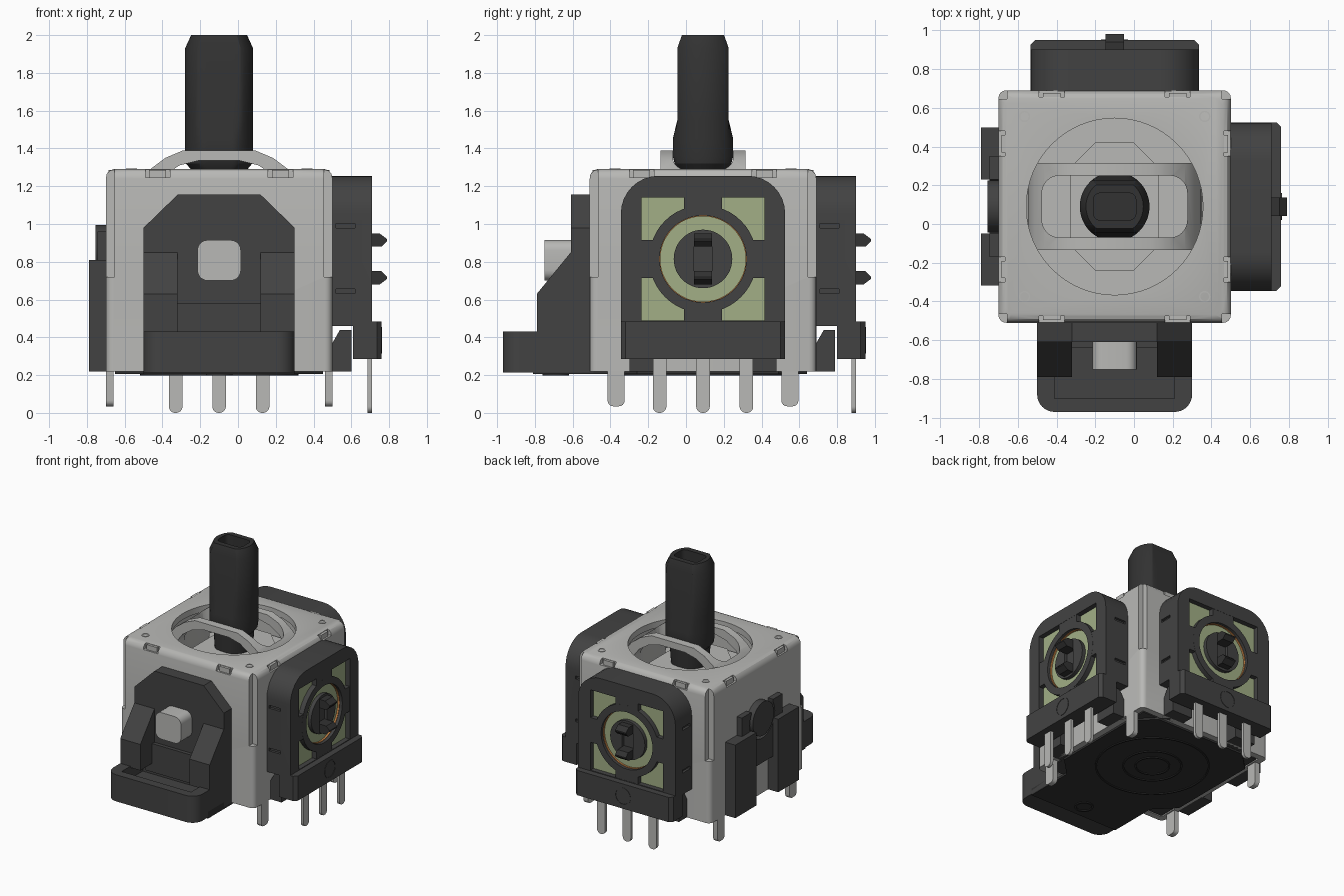
import bpy, bmesh, math
from mathutils import Matrix, Vector

if "Cube" in bpy.data.objects:
    bpy.data.objects.remove(bpy.data.objects["Cube"], do_unlink=True)


def material(name, rgb):
    m = bpy.data.materials.new(name)
    m.use_nodes = True
    m.diffuse_color = (*rgb, 1)
    node = next(n for n in m.node_tree.nodes if n.type == 'BSDF_PRINCIPLED')
    node.inputs["Base Color"].default_value = (*rgb, 1)
    return m


METAL = material("grey metal", (0.48, 0.48, 0.465))
BLACK = material("black plastic", (0.055, 0.055, 0.055))
DARK = material("dark stick plastic", (0.032, 0.032, 0.032))
GREEN = material("pale green board", (0.36, 0.43, 0.24))
COPPER = material("copper orange", (0.55, 0.22, 0.06))

# All parts are laid out around the housing's vertical axis
CENTRE = Matrix.Translation((-0.1, 0.09, 0))
MAP = {'x': lambda u, v, w: (w, u, v), 'y': lambda u, v, w: (u, w, v), 'z': lambda u, v, w: (u, v, w)}


def finish(name, bm, mat, M=CENTRE):
    bmesh.ops.recalc_face_normals(bm, faces=bm.faces)
    bm.transform(M)
    me = bpy.data.meshes.new(name)
    bm.to_mesh(me)
    bm.free()
    me.materials.append(mat)
    ob = bpy.data.objects.new(name, me)
    bpy.context.collection.objects.link(ob)
    return ob


def loft(name, rings, axis, mat, M=CENTRE):
    """Skin a stack of (outline, offset) rings along an axis and cap both ends."""
    bm = bmesh.new()
    vs = [[bm.verts.new(MAP[axis](u, v, w)) for u, v in pts] for pts, w in rings]
    n = len(vs[0])
    for a, b in zip(vs, vs[1:]):
        for i in range(n):
            bm.faces.new((a[i], a[(i + 1) % n], b[(i + 1) % n], b[i]))
    bm.faces.new(vs[0])
    bm.faces.new(vs[-1])
    return finish(name, bm, mat, M)


def prism(name, pts, axis, lo, hi, mat, M=CENTRE):
    return loft(name, [(pts, lo), (pts, hi)], axis, mat, M)


def rect(u0, v0, u1, v1):
    return [(u0, v0), (u1, v0), (u1, v1), (u0, v1)]


def circle(u, v, r, n=48):
    return [(u + r * math.cos(2 * math.pi * i / n), v + r * math.sin(2 * math.pi * i / n)) for i in range(n)]


def rounded(u0, v0, u1, v1, radii, steps=8):
    """Rectangle with radii for lower-left, lower-right, upper-right, upper-left."""
    out = []
    corners = [(u0, v0, 1, 1, 180), (u1, v0, -1, 1, 270), (u1, v1, -1, -1, 0), (u0, v1, 1, -1, 90)]
    for (u, v, su, sv, a0), r in zip(corners, radii):
        for i in range(steps + 1 if r else 1):
            a = math.radians(a0 + 90 * i / steps)
            out.append((u + su * r + r * math.cos(a), v + sv * r + r * math.sin(a)))
    return out


def box(name, x0, x1, y0, y1, z0, z1, mat, M=CENTRE):
    return prism(name, rect(x0, y0, x1, y1), 'z', z0, z1, mat, M)


def cut(ob, *cutters):
    for c in cutters:
        c.hide_render = True
        mod = ob.modifiers.new("cut", 'BOOLEAN')
        mod.operation, mod.solver, mod.object = 'DIFFERENCE', 'EXACT', c
        bpy.context.view_layer.objects.active = ob
        bpy.ops.object.modifier_apply(modifier=mod.name)
        bpy.data.objects.remove(c, do_unlink=True)
    return ob


def ring(name, u, v, r0, r1, axis, lo, hi, mat, M=CENTRE):
    return cut(prism(name, circle(u, v, r1), axis, lo, hi, mat, M),
               prism("cutter", circle(u, v, r0), axis, lo - 0.1, hi + 0.1, mat, M))


# Sheet metal housing: rounded shell, round opening, slit corners, notched rim
def square(h):
    return rounded(-h, -h, h, h, [0.04] * 4, 4)


shell = loft("housing", [(square(0.6), 0.22), (square(0.6), 1.24), (square(0.595), 1.265),
                         (square(0.58), 1.283), (square(0.56), 1.29)], 'z', METAL)
cut(shell, box("cutter", -0.55, 0.55, -0.55, 0.55, 0.1, 1.24, METAL),
    prism("cutter", circle(0, 0, 0.456, 64), 'z', 1.1, 1.4, METAL))
for sx in (-1, 1):
    for sy in (-1, 1):
        cut(shell, box("cutter", *sorted((sx * 0.555, sx * 0.7)), *sorted((sy * 0.555, sy * 0.7)), 0.72, 1.4, METAL),
            prism("cutter", [(sx * 0.51, sy * 0.7), (sx * 0.7, sy * 0.51), (sx * 0.7, sy * 0.7)],
                  'z', 1.17, 1.4, METAL))
for k in range(4):
    M = CENTRE @ Matrix.Rotation(k * math.pi / 2, 4, 'Z')
    for s in (-1, 1):
        cut(shell, box("cutter", 0.565, 0.7, s * 0.325 - 0.065, s * 0.325 + 0.065, 1.245, 1.4, METAL, M))
        box("rim_tab", 0.54, 0.585, s * 0.325 - 0.045, s * 0.325 + 0.045, 1.22, 1.285, METAL, M)
    ring("rivet_mark", 0.465, 0.465, 0.022, 0.029, 'z', 1.285, 1.294, METAL, M)
    # Mounting legs on the two side walls
    if k % 2 == 0:
        for s in (-1, 1):
            prism("mounting_leg", rounded(s * 0.46 - 0.045, 0.035, s * 0.46 + 0.045, 0.4, (0.03, 0.03, 0, 0), 4),
                  'x', 0.56, 0.6, METAL, M)

# Inner core and lower gimbal
box("inner_core", -0.54, 0.54, -0.54, 0.54, 0.22, 0.98, BLACK)
prism("inner_floor", circle(0, 0, 0.54), 'z', 0.975, 1.02, METAL)
octagon = [(0.1, -0.33), (0.23, -0.2), (0.23, 0.2), (0.1, 0.33), (-0.1, 0.33), (-0.23, 0.2), (-0.23, -0.2), (-0.1, -0.33)]
prism("lower_gimbal", octagon, 'z', 1.01, 1.15, METAL)

# Upper gimbal: slotted arch bridging the opening
half = [(0.45, 1.02), (0.445, 1.15), (0.415, 1.23), (0.365, 1.29), (0.285, 1.35), (0.19, 1.39)]
under = [(0.11, 1.335), (0.21, 1.31), (0.3, 1.25), (0.36, 1.17), (0.38, 1.02)]
profile = half + [(-x, z) for x, z in half[::-1]] + [(-x, z) for x, z in under[::-1]] + under
arch = prism("upper_gimbal_arch", profile, 'y', -0.225, 0.225, METAL)
cut(arch, prism("cutter", rounded(-0.375, -0.16, 0.375, 0.16, [0.09] * 4), 'z', 0.9, 1.5, METAL))


# Stick: round bar with two flats, chamfered tip and a socket
def flatted(r, w):
    return [(x, max(-w, min(w, y))) for x, y in circle(0, 0, r, 64)]


stick = loft("stick", [(flatted(r, w), z) for r, w, z in
             [(0.13, 0.13, 1.0), (0.15, 0.13, 1.29), (0.175, 0.15, 1.32), (0.18, 0.16, 1.36), (0.18, 0.16, 1.45),
              (0.18, 0.136, 1.55), (0.18, 0.136, 1.93), (0.148, 0.112, 2.0)]], 'z', DARK)
cut(stick, prism("cutter", rounded(-0.11, -0.07, 0.11, 0.07, [0.035] * 4, 4), 'z', 1.86, 2.1, DARK))

# Two sensor modules, on the left side and on the back
ZC = 0.815
for k, side in enumerate(("left", "back")):
    M = CENTRE @ Matrix.Rotation(k * math.pi / 2, 4, 'Z')
    n = side + "_sensor_"
    body = prism(n + "case", rounded(-0.435, 0.46, 0.435, 1.255, (0, 0, 0.2, 0.2)), 'x', 0.595, 0.81, BLACK, M)
    cut(body, prism("cutter", rect(-0.325, 0.49, 0.325, 1.14), 'x', 0.765, 0.9, BLACK, M))
    # Side grooves
    for s in (-1, 1):
        for z in (0.645, 0.99):
            cut(body, box("cutter", 0.62, 0.72, s * 0.435 - 0.02, s * 0.435 + 0.02, z - 0.012, z + 0.012, BLACK, M))
    prism(n + "board", rect(-0.33, 0.485, 0.33, 1.145), 'x', 0.76, 0.77, GREEN, M)
    ring(n + "frame_ring", 0, ZC, 0.23, 0.285, 'x', 0.76, 0.809, BLACK, M)
    ring(n + "contact_rim", 0, ZC, 0.226, 0.235, 'x', 0.768, 0.785, COPPER, M)
    for s in (-1, 1):
        prism(n + "bar_side", rect(s * 0.3 - 0.04, ZC - 0.1, s * 0.3 + 0.04, ZC + 0.1), 'x', 0.762, 0.8085, BLACK, M)
        prism(n + "bar_upright", rect(-0.1, ZC + s * 0.3 - 0.04, 0.1, ZC + s * 0.3 + 0.04), 'x', 0.762, 0.8085, BLACK, M)
        # Rotor grips
        zi, zo = ZC + s * 0.065, ZC + s * 0.135
        prism(n + "rotor_grip", [(0.77, zi), (0.86, zi), (0.89, zi + s * 0.03), (0.89, zi + s * 0.04),
                                 (0.85, zo), (0.77, zo)], 'y', -0.048, 0.048, DARK, M)
    rotor = prism(n + "rotor", circle(0, ZC, 0.155), 'x', 0.74, 0.80, BLACK, M)
    cut(rotor, prism("cutter", rect(-0.048, ZC - 0.135, 0.048, ZC + 0.135), 'x', 0.775, 0.9, BLACK, M))
    # Terminal block with its round mark and three pins
    base = prism(n + "terminal_block", [(0.71, -0.435), (0.835, -0.435), (0.86, -0.41), (0.86, 0.41), (0.835, 0.435),
                                        (0.71, 0.435)], 'z', 0.285, 0.485, BLACK, M)
    ring(n + "round_mark", 0, 0.385, 0.062, 0.07, 'x', 0.855, 0.863, BLACK, M)
    for y in (-0.23, 0, 0.23):
        prism(n + "pin", rounded(y - 0.036, 0, y + 0.036, 0.4, (0.034, 0.034, 0, 0), 6), 'x', 0.785, 0.81, METAL, M)
    # Base feet reaching under the module
    for y in (-0.3, 0.3):
        prism(n + "foot", [(0.54, 0.22), (0.7, 0.22), (0.7, 0.44), (0.64, 0.44), (0.6, 0.37), (0.54, 0.37)],
              'y', y - 0.09, y + 0.09, BLACK, M)

# Front switch: holder plate, sloped arms, tray and button
prism("switch_plate", [(-0.4, 0.22), (0.4, 0.22), (0.4, 0.98), (0.22, 1.155), (-0.22, 1.155), (-0.4, 0.98)],
      'y', -0.7, -0.59, BLACK)
for s in (-1, 1):
    prism("switch_arm", [(-0.68, 0.42), (-0.88, 0.42), (-0.88, 0.63), (-0.70, 0.85), (-0.68, 0.85)],
          'x', *sorted((s * 0.22, s * 0.4)), BLACK)
prism("switch_step", rect(-0.28, 0.35, 0.28, 0.58), 'y', -0.73, -0.69, BLACK)
tray = prism("switch_tray", rounded(-0.4, -1.06, 0.4, -0.58, (0.09, 0.09, 0, 0)), 'z', 0.215, 0.43, BLACK)
cut(tray, box("cutter", -0.31, 0.31, -0.99, -0.72, 0.33, 0.5, BLACK))
prism("switch_button", rounded(-0.115, 0.7, 0.115, 0.915, [0.055] * 4, 5), 'y', -0.84, -0.65, METAL)

# Pivot clip on the right side
for s in (-1, 1):
    prism("clip_post", rect(*[min(s * 0.14, s * 0.408), 0.22, max(s * 0.14, s * 0.408), 0.81]), 'x', -0.69, -0.59, BLACK)
cradle = prism("clip_cradle", rect(-0.26, 0.5, 0.26, 0.96), 'x', -0.645, -0.59, BLACK)
cut(cradle, prism("cutter", circle(0, 0.86, 0.16), 'x', -0.8, -0.5, BLACK),
    prism("cutter", rect(-0.14, 0.87, 0.14, 1.1), 'x', -0.8, -0.5, BLACK))
prism("pivot_hub", circle(0, 0.86, 0.135), 'x', -0.655, -0.55, BLACK)

# Underside: base plate, locating rings
prism("base_plate", [(-0.4, -0.9), (0.4, -0.9), (0.4, -0.5), (0.55, -0.35), (0.55, 0.4), (0.4, 0.55),
                     (-0.4, 0.55), (-0.55, 0.4), (-0.55, -0.35), (-0.4, -0.5)], 'z', 0.205, 0.26, DARK)
for r in (0.13, 0.22, 0.42):
    ring("underside_ring", 0, 0, r - 0.012, r, 'z', 0.198, 0.21, DARK)
ring("underside_front_ring", 0, -0.78, 0.055, 0.07, 'z', 0.198, 0.21, DARK)

bpy.ops.object.select_all(action='DESELECT')
for ob in bpy.context.collection.objects:
    if ob.type == 'MESH':
        ob.select_set(True)
        bpy.context.view_layer.objects.active = ob
bpy.ops.object.shade_smooth_by_angle(angle=math.radians(30))
